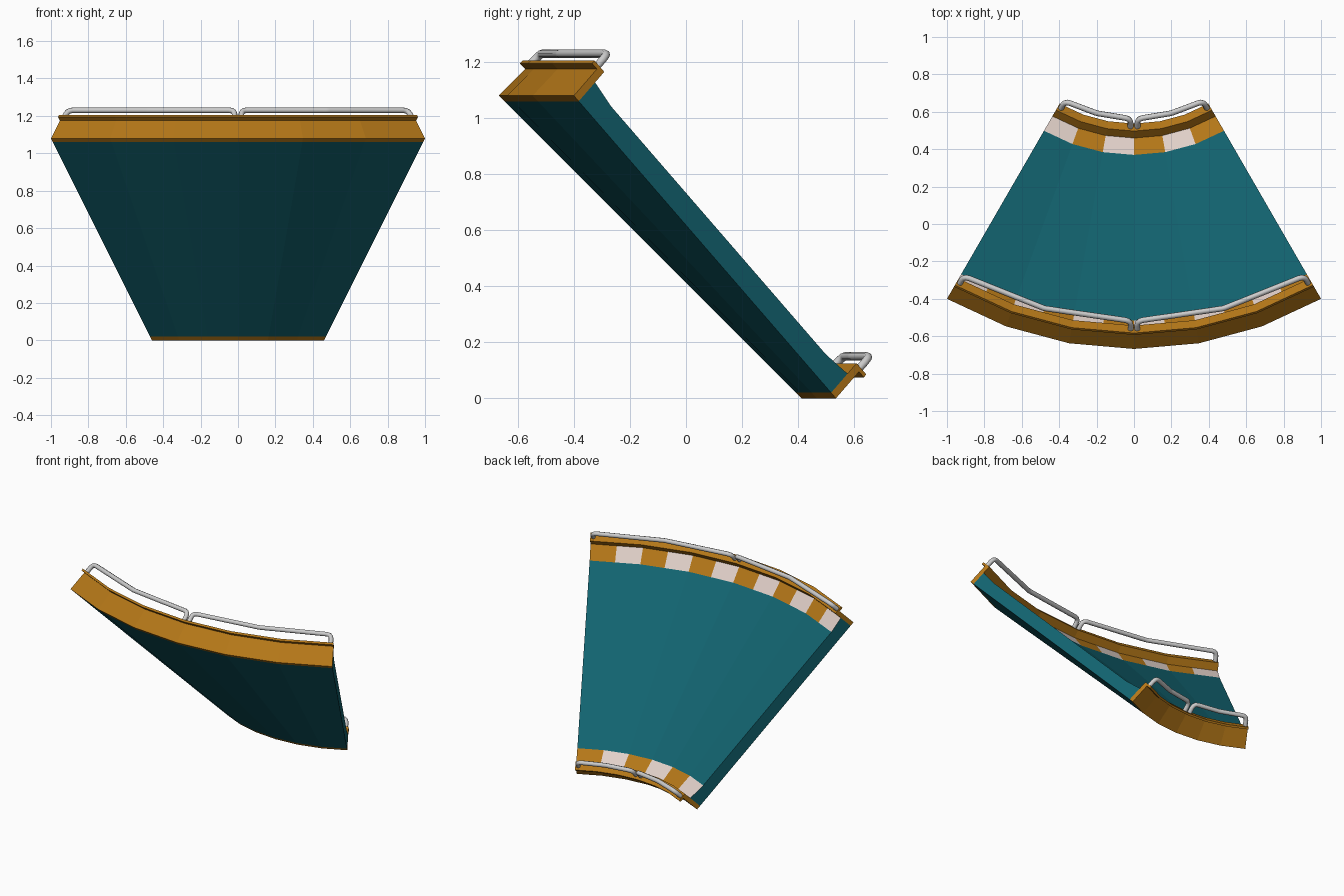
import bpy, bmesh
from math import sin, cos, radians, degrees
from mathutils import Vector

if "Cube" in bpy.data.objects:
    bpy.data.objects.remove(bpy.data.objects["Cube"])

APEX = 1.332  # y of the turning centre


def material(name, rgb):
    m = bpy.data.materials.new(name)
    m.diffuse_color = (*rgb, 1)
    m.use_nodes = True
    m.node_tree.nodes["Principled BSDF"].inputs["Base Color"].default_value = m.diffuse_color
    return m


TEAL = material("teal", (0.006, 0.125, 0.16))
ORANGE = material("orange", (0.46, 0.185, 0.009))
WHITE = material("off_white", (0.75, 0.63, 0.58))


def place(angle, u, v):
    """u runs up the 45 degree slope (r + z), v is normal to it (z - r)."""
    a, r, z = radians(angle), (u - v) / 2, (u + v) / 2
    return Vector((r * sin(a), APEX - r * cos(a), z))


def sweep(name, profile, steps, mats, pick=lambda edge, i: 0):
    """Sweep a closed profile through 60 degrees in six flat facets."""
    bm = bmesh.new()
    rings = []
    for i in range(steps + 1):
        t = 6 * i / steps
        k = min(int(t), 5)
        f = t - k
        a, b = -30 + 10 * k, -20 + 10 * k
        rings.append([bm.verts.new(place(a, *p).lerp(place(b, *p), f)) for p in profile])
    n = len(profile)
    for i in range(steps):
        for e in range(n):
            q = (e + 1) % n
            f = bm.faces.new((rings[i][e], rings[i][q], rings[i + 1][q], rings[i + 1][e]))
            f.material_index = pick(e, i)
    bm.faces.new(rings[0])
    bm.faces.new(rings[-1])
    bmesh.ops.recalc_face_normals(bm, faces=bm.faces)
    me = bpy.data.meshes.new(name)
    bm.to_mesh(me)
    bm.free()
    for m in mats:
        me.materials.append(m)
    ob = bpy.data.objects.new(name, me)
    bpy.context.collection.objects.link(ob)


# Sloped deck, with striped strips rising slightly towards both end walls
def deck_colour(edge, i):
    if edge == 2:                       # upper stripes, 5 degrees each
        return 2 if i % 2 == 0 else 1
    if edge == 4:                       # lower stripes, 10 degrees each
        return 2 if (i // 2) % 2 == 0 else 1
    return 0


deck = [(0.96, -0.92), (3.04, -0.92), (3.04, -0.785), (2.89, -0.805),
        (1.12, -0.805), (0.96, -0.785)]
sweep("sloped_deck", deck, 12, (TEAL, ORANGE, WHITE), deck_colour)


# Handrail: bent tube standing on the wall cap
def rail(name, u, side):
    foot, top = -0.71, -0.62
    r_top = (u - top) / 2
    gap = degrees(0.018 / r_top)
    a0, a1 = gap * side, (30 - gap) * side
    mid = place(15 * side, u, top)
    mid.y += 0.004
    corners = [place(a0, u, foot - 0.01), place(a0, u, top), mid,
               place(a1, u, top), place(a1, u, foot - 0.01)]
    pts = [corners[0]]
    for i in (1, 2, 3):
        c = corners[i]
        size = 0.012 if i == 2 else 0.03
        p = c + (corners[i - 1] - c).normalized() * size
        q = c + (corners[i + 1] - c).normalized() * size
        for t in (0, 0.33, 0.67, 1):
            pts.append(p.lerp(c, t).lerp(c.lerp(q, t), t))
    pts.append(corners[4])
    cu = bpy.data.curves.new(name, "CURVE")
    cu.dimensions = "3D"
    cu.bevel_depth = 0.015
    cu.bevel_resolution = 2
    cu.use_fill_caps = True
    sp = cu.splines.new("POLY")
    sp.points.add(len(pts) - 1)
    for s, p in zip(sp.points, pts):
        s.co = (*p, 1)
    ob = bpy.data.objects.new(name, cu)
    bpy.context.collection.objects.link(ob)
    # turn the curve into a mesh
    bpy.ops.object.select_all(action="DESELECT")
    bpy.context.view_layer.objects.active = ob
    ob.select_set(True)
    bpy.ops.object.convert(target="MESH")
    bpy.ops.object.shade_smooth_by_angle(angle=radians(50))


# End walls with overhanging caps, and two rails on each
for label, e, d in (("lower", 0.92, 1), ("upper", 3.08, -1)):
    out, inn = e - 0.04 * d, e + 0.04 * d
    wall = [(e, -0.92), (e, -0.73), (out, -0.73), (out, -0.71), (inn, -0.71), (inn, -0.92)]
    sweep(label + "_end_wall", wall, 6, (ORANGE,))
    for side, s in (("left", -1), ("right", 1)):
        rail(f"{label}_{side}_handrail", e, s)
